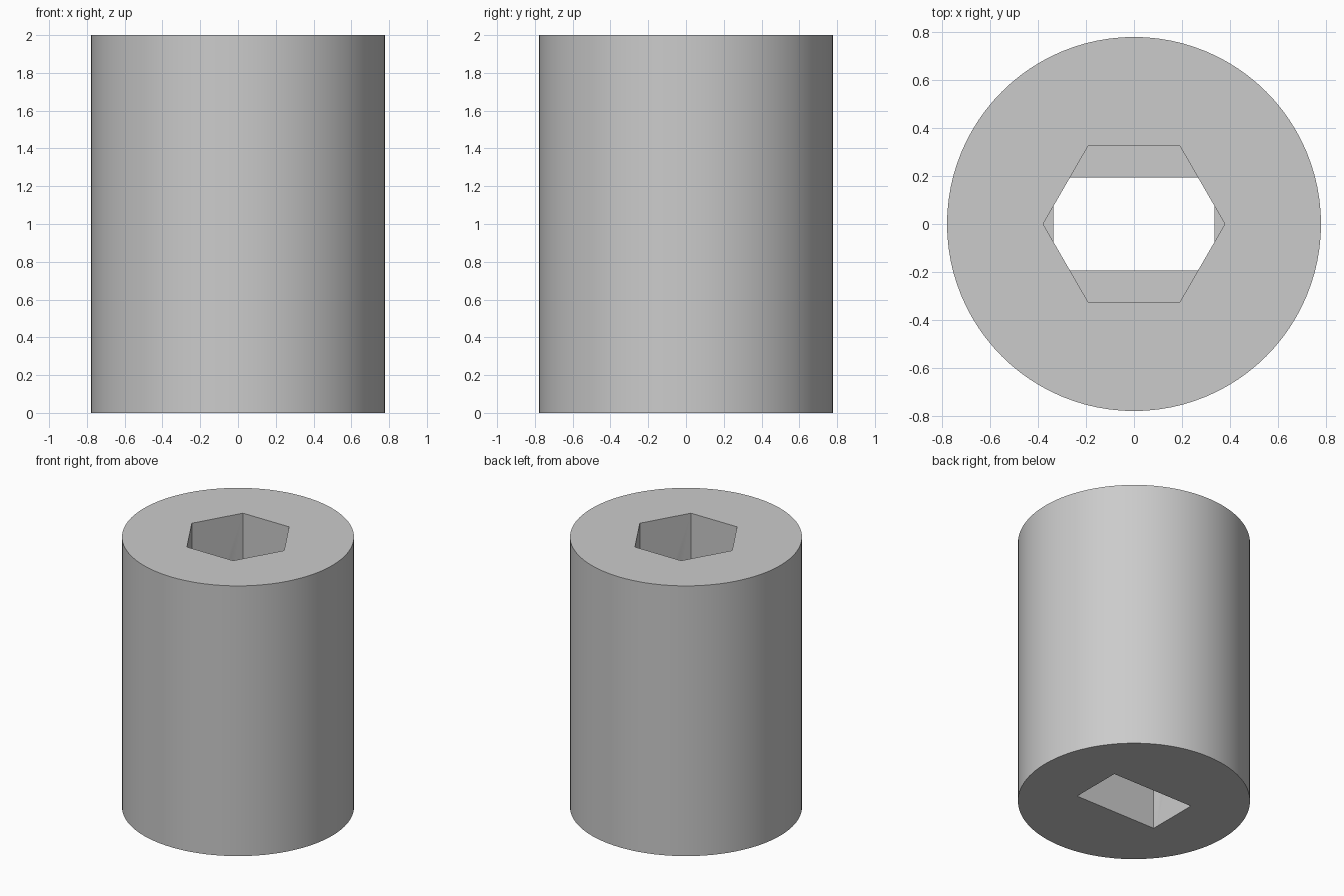
import bpy
import math

if "Cube" in bpy.data.objects:
    bpy.data.objects.remove(bpy.data.objects["Cube"], do_unlink=True)

HEIGHT = 2.0
BODY_RADIUS = 0.778
HEX_RADIUS = 0.378
SLOT_SIZE = (0.67, 0.388)
SOCKET_FLOOR = 1.0
MARGIN = 0.1      # cutters reach past the end faces
OVERLAP = 0.002   # the two sockets meet cleanly

grey = bpy.data.materials.new("plain_grey")
grey.use_nodes = True
grey.diffuse_color = (0.6, 0.6, 0.6, 1)
grey.node_tree.nodes["Principled BSDF"].inputs["Base Color"].default_value = (0.6, 0.6, 0.6, 1)


def prism(name, sides, radius, bottom, top):
    """Upright prism with a corner on the x axis."""
    bpy.ops.mesh.primitive_cylinder_add(
        vertices=sides, radius=radius, depth=top - bottom,
        location=(0, 0, (bottom + top) / 2), rotation=(0, 0, math.pi / 2))
    obj = bpy.context.object
    obj.name = name
    obj.data.materials.append(grey)
    bpy.ops.object.transform_apply(location=True, rotation=True, scale=True)
    return obj


def cut(target, cutter):
    """Subtract the cutter and discard it."""
    mod = target.modifiers.new("socket", "BOOLEAN")
    mod.operation = "DIFFERENCE"
    mod.solver = "EXACT"
    mod.object = cutter
    cutter.hide_render = True
    bpy.ops.object.select_all(action="DESELECT")
    target.select_set(True)
    bpy.context.view_layer.objects.active = target
    bpy.ops.object.modifier_apply(modifier=mod.name)
    bpy.data.objects.remove(cutter, do_unlink=True)


# Round body
body = prism("socket_body", 96, BODY_RADIUS, 0, HEIGHT)

# Hexagonal socket in the top
cut(body, prism("hex_cutter", 6, HEX_RADIUS, SOCKET_FLOOR, HEIGHT + MARGIN))

# Rectangular slot from below, opening into the socket
slot_top = SOCKET_FLOOR + OVERLAP
bpy.ops.mesh.primitive_cube_add(size=1, location=(0, 0, (slot_top - MARGIN) / 2))
slot = bpy.context.object
slot.name = "slot_cutter"
slot.scale = (*SLOT_SIZE, slot_top + MARGIN)
slot.data.materials.append(grey)
bpy.ops.object.transform_apply(location=True, rotation=True, scale=True)
cut(body, slot)

bpy.ops.object.shade_smooth_by_angle(angle=math.radians(30))
